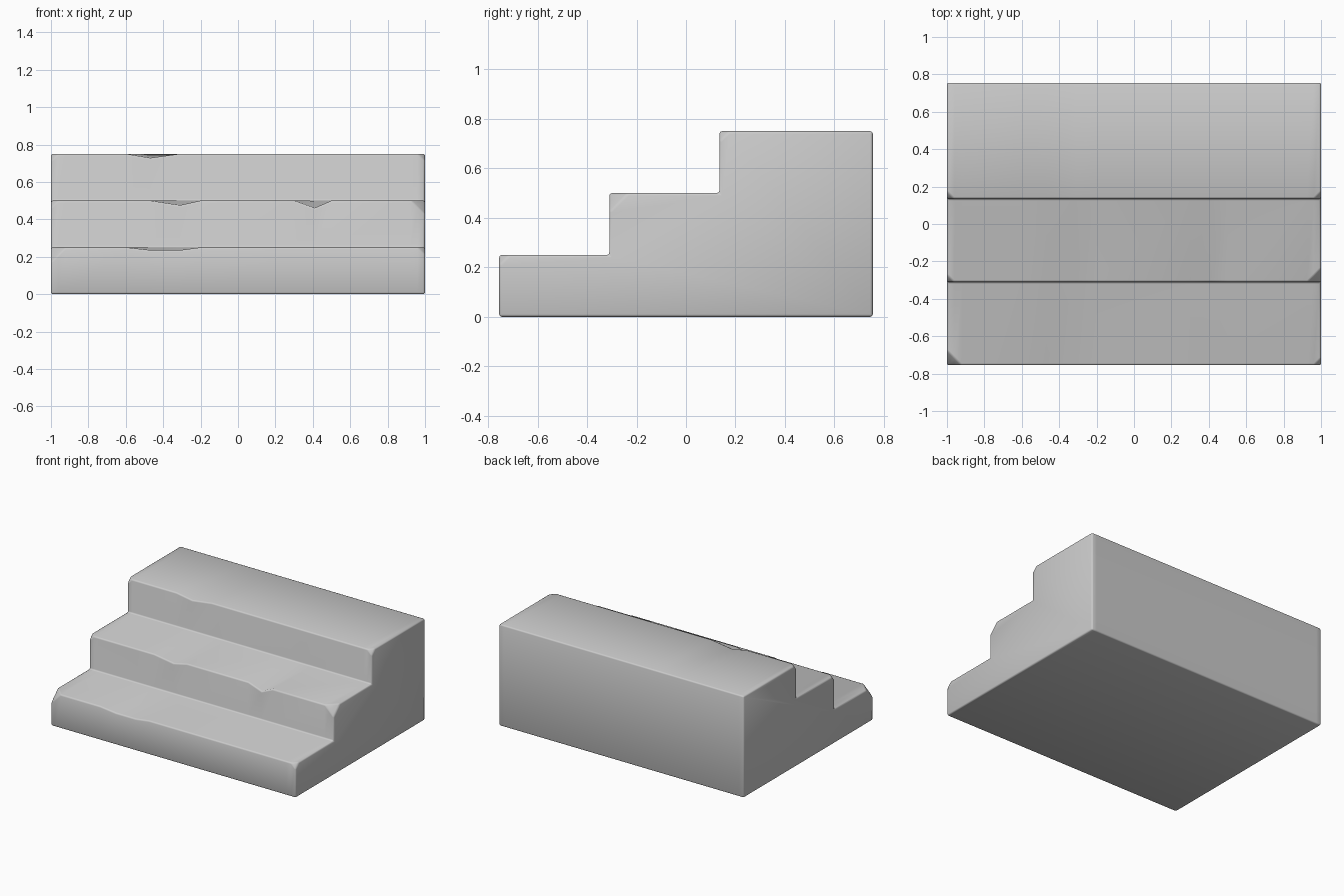
import bpy, bmesh

if "Cube" in bpy.data.objects:
    bpy.data.objects.remove(bpy.data.objects["Cube"])

HALF_X, HALF_Y = 1.0, 0.755
FRONTS = [-0.755, -0.31, 0.135]      # riser positions
TOPS = [0.25, 0.5, 0.75]             # tread heights
CHIPS = [(0.08, 0.04), (0.04, 0.075), (0.04, 0.04)]   # corner chips, left / right

# worn dips along each nosing: x -> drop (others are zero)
DIPS = [{-0.47: 0.015, -0.31: 0.015},
        {-0.31: 0.025, 0.41: 0.04},
        {-0.47: 0.022}]
STATIONS = [-1, -0.96, -0.92, -0.6, -0.47, -0.31, -0.2, 0.3, 0.41, 0.5, 0.925, 0.96, 1]


def section(x):
    """Stair profile at x; each nose has two points that split at the ends."""
    pts = [(HALF_Y, 0), (FRONTS[0], 0)]
    for i, (y, z) in enumerate(zip(FRONTS, TOPS)):
        size = CHIPS[i][0 if x < 0 else 1]
        cut = max(0.0, size - (HALF_X - abs(x)))
        drop = DIPS[i].get(x, 0)
        back = FRONTS[i + 1] if i < 2 else HALF_Y
        pts += [(y, z - cut - drop), (y + cut, z - drop), (back, z)]
    return [(x, y, z) for y, z in pts]


# loft the sections into the staircase
bm = bmesh.new()
rings = [[bm.verts.new(p) for p in section(x)] for x in STATIONS]
for a, b in zip(rings, rings[1:]):
    n = len(a)
    for k in range(n):
        bm.faces.new((a[k], a[(k + 1) % n], b[(k + 1) % n], b[k]))
bm.faces.new(rings[0])
bm.faces.new(rings[-1][::-1])
bmesh.ops.remove_doubles(bm, verts=bm.verts, dist=0.0005)
bmesh.ops.recalc_face_normals(bm, faces=bm.faces)
for f in bm.faces:
    f.smooth = True

mesh = bpy.data.meshes.new("stone_steps")
bm.to_mesh(mesh)
bm.free()
steps = bpy.data.objects.new("stone_steps", mesh)
bpy.context.collection.objects.link(steps)

# softened edges
bevel = steps.modifiers.new("edge_bevel", 'BEVEL')
bevel.width = 0.01
bevel.segments = 2
bevel.limit_method = 'ANGLE'
bevel.angle_limit = 0.5
bevel.use_clamp_overlap = False
